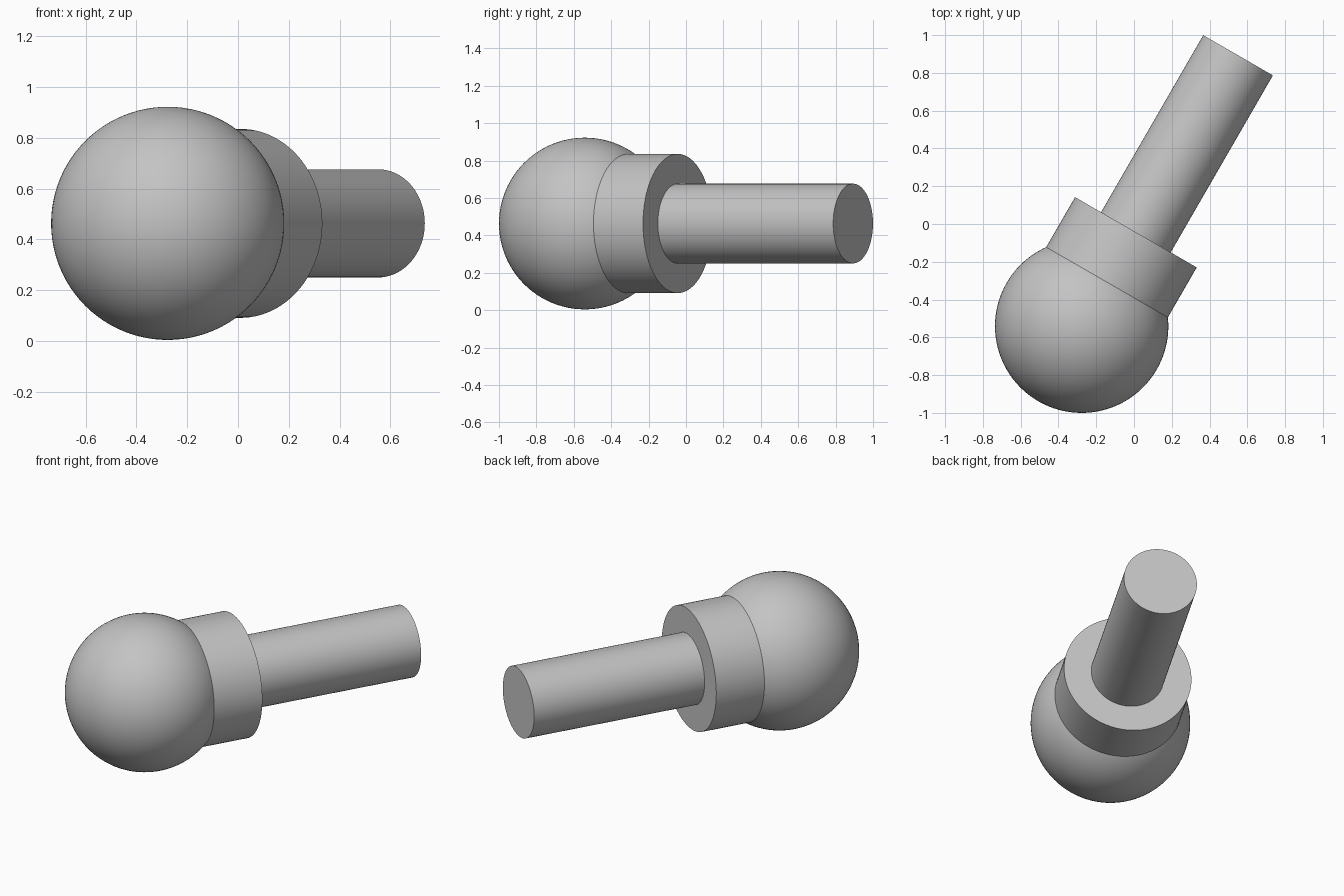
import bpy
import math
from mathutils import Vector

cube = bpy.data.objects.get("Cube")
if cube:
    bpy.data.objects.remove(cube, do_unlink=True)

grey = bpy.data.materials.new("plain_grey")
grey.use_nodes = True
colour = (0.55, 0.55, 0.55, 1)
grey.diffuse_color = colour
grey.node_tree.nodes["Principled BSDF"].inputs["Base Color"].default_value = colour

# The ball centre is the origin of the shared axis, turned 30 degrees from +y
centre = Vector((-0.277, -0.541, 0.463))
turn = math.radians(30)
axis = Vector((math.sin(turn), math.cos(turn), 0))


def finish(name):
    obj = bpy.context.object
    obj.name = name
    obj.data.materials.append(grey)
    bpy.ops.object.shade_smooth_by_angle(angle=math.radians(35))


def cylinder(name, radius, start, end):
    """Cylinder along the axis, between two distances from the ball centre."""
    bpy.ops.mesh.primitive_cylinder_add(
        vertices=96, radius=radius, depth=end - start,
        location=centre + axis * (start + end) / 2,
        rotation=(math.radians(-90), 0, -turn))
    finish(name)


# Ball head
bpy.ops.mesh.primitive_uv_sphere_add(segments=96, ring_count=48, radius=0.459,
                                     location=centre)
finish("ball")

# Collar seated on the ball, and the rod behind it
cylinder("collar", 0.372, 0.15, 0.574)
cylinder("rod", 0.213, 0.5, 1.656)
